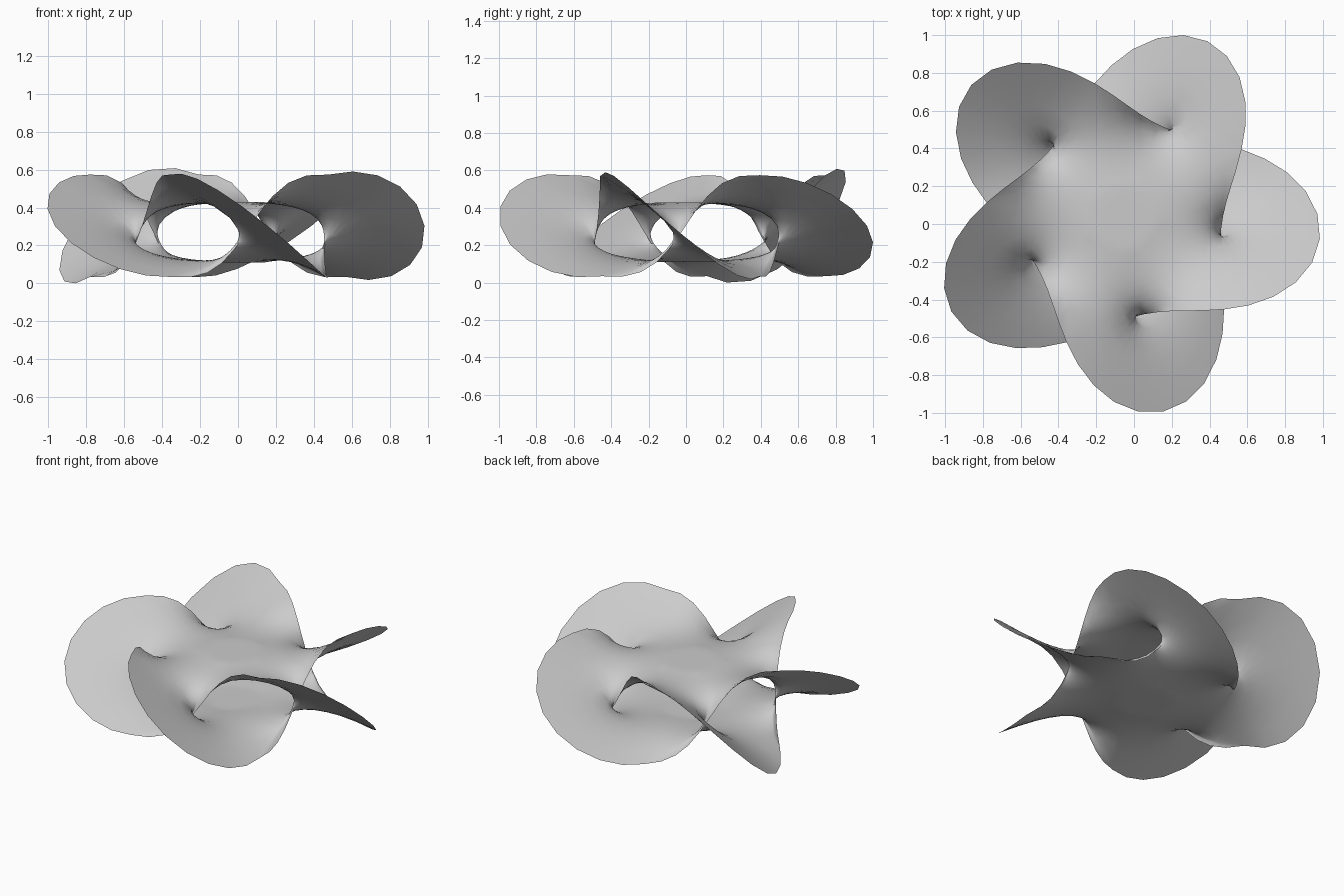
import bpy, bmesh, math
from mathutils import Vector

old = bpy.data.objects.get("Cube")
if old:
    bpy.data.objects.remove(old, do_unlink=True)

# Each petal's extra reach, extra lift and turn in degrees, counterclockwise from the right
PETALS = [(0.005, 0.05, 0), (-0.01, 0.01, -1.5), (0.02, 0.08, 1),
          (-0.01, 0.01, -1), (0.005, 0.03, 0)]
COUNT = len(PETALS)
STEP = math.tau / COUNT
PHASE = math.radians(-6.2)
CENTRE = Vector((-0.06, 0.035, 0))
ALONG = 10    # segments along each strand of a petal
ACROSS = 12   # segments from inner strand to outer strand
UPPER, LOWER = 0.125, -0.195   # heights of the flat sheet centres


def polar(r, a, z):
    return CENTRE + Vector((r * math.cos(a), r * math.sin(a), z))


def outer_strand(k, u):
    """Wide edge of petal k, from its upper corner (u = -1) to its lower one (u = 1)."""
    reach, lift, turn = PETALS[k]
    t = u * math.pi / 2
    r = 0.755 + (0.26 + reach) * math.cos(t) + 0.03 * math.cos(2 * t)
    a = PHASE + (k + u / 2) * STEP + math.radians(turn) * math.cos(t)
    return polar(r, a, -0.27 * math.sin(t) - lift * math.sin(2 * t))


def inner_strand(k, u):
    """Pinched edge of petal k, from the upper sheet (u = 1) to the lower."""
    t = u * math.pi / 2
    r = 0.755 - 0.26 * math.cos(t) + 0.03 * math.cos(2 * t)
    z = 0.27 * math.sin(t) + 0.02 * math.sin(2 * t) - 0.03 * math.cos(t) ** 2
    return polar(r, PHASE + (k + u / 2) * STEP, z)


bm = bmesh.new()


def tri(a, b, c):
    bm.faces.new([bm.verts.new(p) for p in (a, b, c)])


# Half-twisted petals, ruled between the inner and outer strands
for k in range(COUNT):
    rows = []
    for i in range(ALONG + 1):
        u = 2 * i / ALONG - 1
        inner, outer = inner_strand(k, -u), outer_strand(k, u)
        rows.append([inner.lerp(outer, j / ACROSS) for j in range(ACROSS + 1)])
    for p, q in zip(rows, rows[1:]):
        for j in range(ACROSS):
            tri(p[j], q[j], p[j + 1])
            tri(q[j], q[j + 1], p[j + 1])

# Upper and lower central sheets, as triangular lattices
for end, height in ((-1, UPPER), (1, LOWER)):
    corners = [outer_strand(k, end) for k in range(COUNT)]
    hub = CENTRE + Vector((0, 0, height))
    for k in range(COUNT):
        e1 = (corners[k] - hub) / ACROSS
        e2 = (corners[(k + 1) % COUNT] - hub) / ACROSS
        for i in range(ACROSS):
            for j in range(ACROSS - i):
                p = hub + e1 * i + e2 * j
                tri(p, p + e1, p + e2)
                if i + j < ACROSS - 1:
                    tri(p + e1, p + e1 + e2, p + e2)

bmesh.ops.remove_doubles(bm, verts=bm.verts[:], dist=0.0002)
bmesh.ops.recalc_face_normals(bm, faces=bm.faces[:])

# Flatten the sheet centres, then relax the rest into a soap film on the rim
flat = {v for v in bm.verts if (v.co - CENTRE).xy.length < 0.2}
for v in flat:
    v.co.z = UPPER if v.co.z > 0 else LOWER
free = [v for v in bm.verts if not v.is_boundary and v not in flat]


def weight(edge):
    total = 0.0
    for f in edge.link_faces:
        tip = next(v for v in f.verts if v not in edge.verts)
        d1, d2 = (v.co - tip.co for v in edge.verts)
        total += d1.dot(d2) / max(d1.cross(d2).length, 1e-7)
    return min(max(total, 0.03), 8.0)


for stage in range(12):
    w = {e: weight(e) if stage else 1.0 for e in bm.edges}
    links = []
    for v in free:
        total = sum(w[e] for e in v.link_edges)
        links.append((v, [(e.other_vert(v), w[e] / total) for e in v.link_edges]))
    for sweep in range(40):
        for v, near in links:
            goal = Vector()
            for n, share in near:
                goal += n.co * share
            v.co += (goal - v.co) * 1.4

# Face the upper sheet upwards
top = max(bm.faces, key=lambda f: f.calc_center_median().z
          - 5 * f.calc_center_median().xy.length)
bm.normal_update()
if top.normal.z < 0:
    bmesh.ops.reverse_faces(bm, faces=bm.faces[:])

# Stand on the ground
floor = min(v.co.z for v in bm.verts)
bmesh.ops.translate(bm, verts=bm.verts[:], vec=(0, 0, -floor))

mesh = bpy.data.meshes.new("twisted_petal_surface")
bm.to_mesh(mesh)
bm.free()
mesh.shade_smooth()
film = bpy.data.objects.new("twisted_petal_surface", mesh)
bpy.context.collection.objects.link(film)

grey = bpy.data.materials.new("light_grey")
grey.use_nodes = True
colour = (0.6, 0.6, 0.6, 1)
grey.diffuse_color = colour
grey.node_tree.nodes["Principled BSDF"].inputs["Base Color"].default_value = colour
mesh.materials.append(grey)
